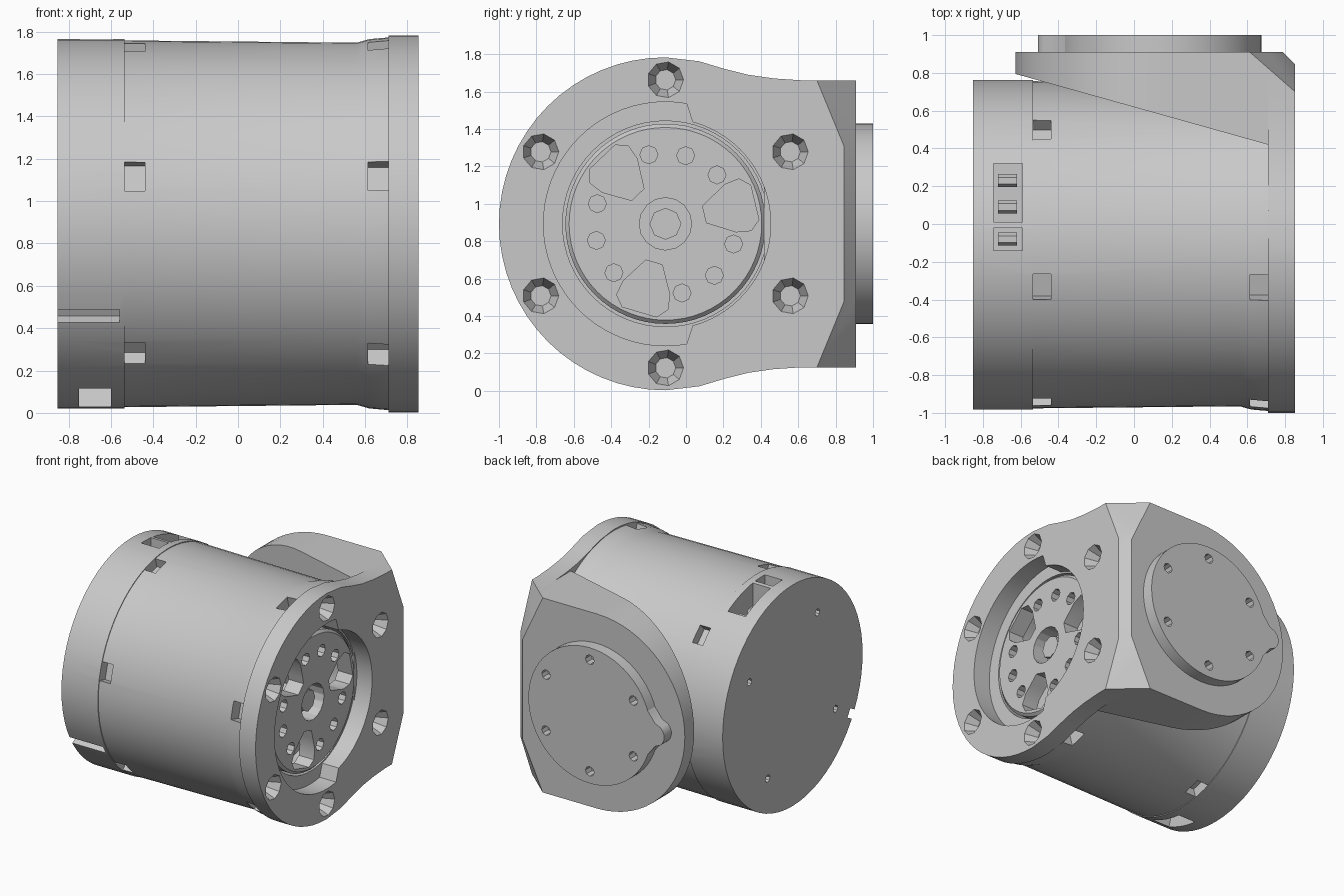
import bpy, bmesh
from math import sin, cos, radians, pi
from mathutils import Vector

if "Cube" in bpy.data.objects:
    bpy.data.objects.remove(bpy.data.objects["Cube"])

CY, CZ = -0.11, 0.893      # body axis, running along x
END = 0.853                # half length of the body
BACK = 0.91                # rear plane of the mounting plate
PX = 0.14                  # centre of the mounting plate

grey = bpy.data.materials.new("light_grey_metal")
grey.use_nodes = True
GREY = (0.58, 0.58, 0.58, 1)
grey.diffuse_color = GREY
grey.node_tree.nodes["Principled BSDF"].inputs["Base Color"].default_value = GREY


def polar(ang, r, cx=CY, cy=CZ):
    return (cx + r * cos(radians(ang)), cy + r * sin(radians(ang)))


def ngon(center, r, n, turn=0):
    return [polar(turn + 360 * i / n, r, *center) for i in range(n)]


def radial_box(ang, r0, r1, width):
    """Rectangle in the yz plane that points outward from the body axis."""
    d = Vector((cos(radians(ang)), sin(radians(ang))))
    side = Vector((-d.y, d.x)) * width / 2
    c = Vector((CY, CZ))
    return [tuple(c + d * r + side * s) for r, s in ((r0, -1), (r1, -1), (r1, 1), (r0, 1))]


def prism(bm, pts, a, b, axis="x", taper=1.0):
    """Extrude an outline along x or y; taper scales the end at a."""
    n = len(pts)
    mu, mv = sum(p[0] for p in pts) / n, sum(p[1] for p in pts) / n
    rings = []
    for t, s in ((a, taper), (b, 1.0)):
        ring = [(mu + (u - mu) * s, mv + (v - mv) * s) for u, v in pts]
        rings.append([bm.verts.new((t, u, v) if axis == "x" else (u, t, v)) for u, v in ring])
    lo, hi = rings
    faces = [bm.faces.new(lo), bm.faces.new(hi)]
    for i in range(n):
        j = (i + 1) % n
        faces.append(bm.faces.new((lo[i], lo[j], hi[j], hi[i])))
    bmesh.ops.recalc_face_normals(bm, faces=faces)


def lathe(bm, profile, steps=64):
    """Revolve (x, radius) points round the body axis."""
    verts = [bm.verts.new((x, CY, CZ + r)) for x, r in profile]
    edges = [bm.edges.new(p) for p in zip(verts, verts[1:])]
    bmesh.ops.spin(bm, geom=verts + edges, cent=(0, CY, CZ), axis=(1, 0, 0),
                   angle=2 * pi, steps=steps)
    bmesh.ops.remove_doubles(bm, verts=bm.verts, dist=0.0005)
    bmesh.ops.recalc_face_normals(bm, faces=bm.faces)


def slice_off(bm, point, normal):
    """Remove everything on the normal side of a plane and close the cut."""
    res = bmesh.ops.bisect_plane(bm, geom=bm.verts[:] + bm.edges[:] + bm.faces[:],
                                 plane_co=point, plane_no=normal, clear_outer=True)
    edges = [e for e in res["geom_cut"] if isinstance(e, bmesh.types.BMEdge)]
    if edges:
        bmesh.ops.contextual_create(bm, geom=edges)
        bmesh.ops.recalc_face_normals(bm, faces=bm.faces)


def chamfer_corner(bm):
    """Bevel the long corner and clip its upper and lower ends."""
    slice_off(bm, (END, BACK - 0.065, 0), (1, 1, 0))
    for s in (1, -1):
        slice_off(bm, (END, BACK - 0.21, CZ + s * 0.767), (1 / 0.24, 1 / 0.21, s / 0.51))


def finish(name, bm, cutter=None):
    mesh = bpy.data.meshes.new(name)
    bm.to_mesh(mesh)
    bm.free()
    obj = bpy.data.objects.new(name, mesh)
    bpy.context.collection.objects.link(obj)
    if cutter:
        cm = bpy.data.meshes.new(name + "_cutter")
        cutter.to_mesh(cm)
        cutter.free()
        cut = bpy.data.objects.new(name + "_cutter", cm)
        cut.hide_render = True
        bpy.context.collection.objects.link(cut)
        mod = obj.modifiers.new("cut", "BOOLEAN")
        mod.operation, mod.solver, mod.object = "DIFFERENCE", "EXACT", cut
        dg = bpy.context.evaluated_depsgraph_get()
        result = bpy.data.meshes.new_from_object(obj.evaluated_get(dg))
        obj.modifiers.clear()
        obj.data = result
        bpy.data.objects.remove(cut)
    obj.data.materials.clear()
    obj.data.materials.append(grey)
    bpy.ops.object.select_all(action="DESELECT")
    obj.select_set(True)
    bpy.context.view_layer.objects.active = obj
    bpy.ops.object.shade_smooth_by_angle(angle=radians(30))
    return obj


# Round housing: rear cap, slightly tapered shell, flared front, hollow front end
bm, cut = bmesh.new(), bmesh.new()
lathe(bm, [(-END, 0), (-END, 0.872), (-0.535, 0.872), (-0.535, 0.866), (0.56, 0.855),
           (0.62, 0.872), (0.71, 0.88), (0.71, 0.55), (0.48, 0.55), (0.48, 0)])
for k in range(6):          # screw pockets at both ends of the shell
    ang = 45 + 60 * k
    prism(cut, radial_box(ang, 0.77, 1, 0.14), 0.615, 0.73)
    prism(cut, radial_box(ang, 0.79, 1, 0.14), -0.535, -0.44)
for y0, y1 in ((-0.14, -0.02), (0.01, 0.32)):   # connector ports on top
    prism(cut, [(y0, 1.5), (y1, 1.5), (y1, 2), (y0, 2)], -0.745, -0.59)
prism(cut, radial_box(253, 0.74, 1, 0.3), -0.75, -0.6)    # lower port
prism(cut, radial_box(210, 0.81, 1, 0.07), -0.9, -0.56)   # rim notch
for k in range(4):          # small holes in the rear face
    prism(cut, ngon(polar(30 + 90 * k, 0.62), 0.028, 8), -0.9, -0.8)
finish("housing", bm, cut)

# Connector pins inside the ports
bm = bmesh.new()
for y in (-0.08, 0.09, 0.23):
    prism(bm, ngon((y, 1.57), 0.035, 6), -0.72, -0.62)
finish("connector_pins", bm)

# Front flange with stepped opening and countersunk holes
half = [(BACK, 0.767), (0.62, 0.767), (0.47, 0.777), (0.33, 0.797), (0.2, 0.83), (0.07, 0.869)]
outline = [(y, CZ + h) for y, h in half]
outline += [polar(90 + 180 * i / 32, 0.89) for i in range(33)]
outline += [(y, CZ - h) for y, h in reversed(half)]
bm, cut = bmesh.new(), bmesh.new()
prism(bm, outline, 0.71, END)
chamfer_corner(bm)
prism(cut, [polar(a, 0.652 if 80 <= a <= 280 else 0.563) for a in range(0, 360, 5)], 0.6, 1)
for k in range(6):
    prism(cut, ngon(polar(30 + 60 * k, 0.77), 0.1, 9), 0.76, 0.86, taper=0.55)
finish("front_flange", bm, cut)

# Rotor with large windows, a ring of small holes and a centre bore
bm, cut = bmesh.new(), bmesh.new()
lathe(bm, [(0.6, 0), (0.6, 0.535), (0.71, 0.535), (0.73, 0.515), (0.73, 0)])
prism(cut, ngon((CY, CZ), 0.14, 16), 0.5, 1)
for k in range(12):
    ang = 13.5 + 30 * k
    if k % 4 == 0:
        shape = ((-12, 0.22), (-20, 0.38), (-18, 0.46), (-11, 0.5),
                 (11, 0.5), (18, 0.46), (20, 0.38), (12, 0.22))
        prism(cut, [polar(ang + da, r) for da, r in shape], 0.5, 1)
    else:
        prism(cut, ngon(polar(ang, 0.38), 0.048, 8), 0.66, 1)
finish("rotor", bm, cut)

# Shaft end inside the bore
bm = bmesh.new()
prism(bm, ngon((CY, CZ), 0.085, 8), 0.45, 0.69)
finish("shaft", bm)

# Mounting plate: rounded at one end, wedge shaped underneath
bm = bmesh.new()
plate = [polar(90 + 180 * i / 32, 0.767, PX, CZ) for i in range(33)]
plate += [(0.72, CZ - 0.767), (0.72, CZ + 0.767)]
prism(bm, plate, 0, BACK, "y")
slice_off(bm, (0.71, 0.42, 0), (-0.28, -1, 0))
chamfer_corner(bm)
finish("mounting_plate", bm)

# Output boss with a ring of holes, plus its locating tab
bm, cut = bmesh.new(), bmesh.new()
prism(bm, ngon((PX, CZ), 0.535, 64), BACK - 0.02, 1, "y")
for k in range(6):
    prism(cut, ngon(polar(30 + 60 * k, 0.44, PX, CZ), 0.038, 8), 0.93, 1.1, "y")
finish("output_boss", bm, cut)
bm = bmesh.new()
tab = [(-0.36, CZ - 0.18), (-0.36, CZ + 0.18), (-0.43, CZ + 0.09)]
tab += [polar(130 + 20 * i, 0.09, -0.42, CZ) for i in range(6)] + [(-0.43, CZ - 0.09)]
prism(bm, tab, BACK - 0.02, 1, "y")
finish("locating_tab", bm)
